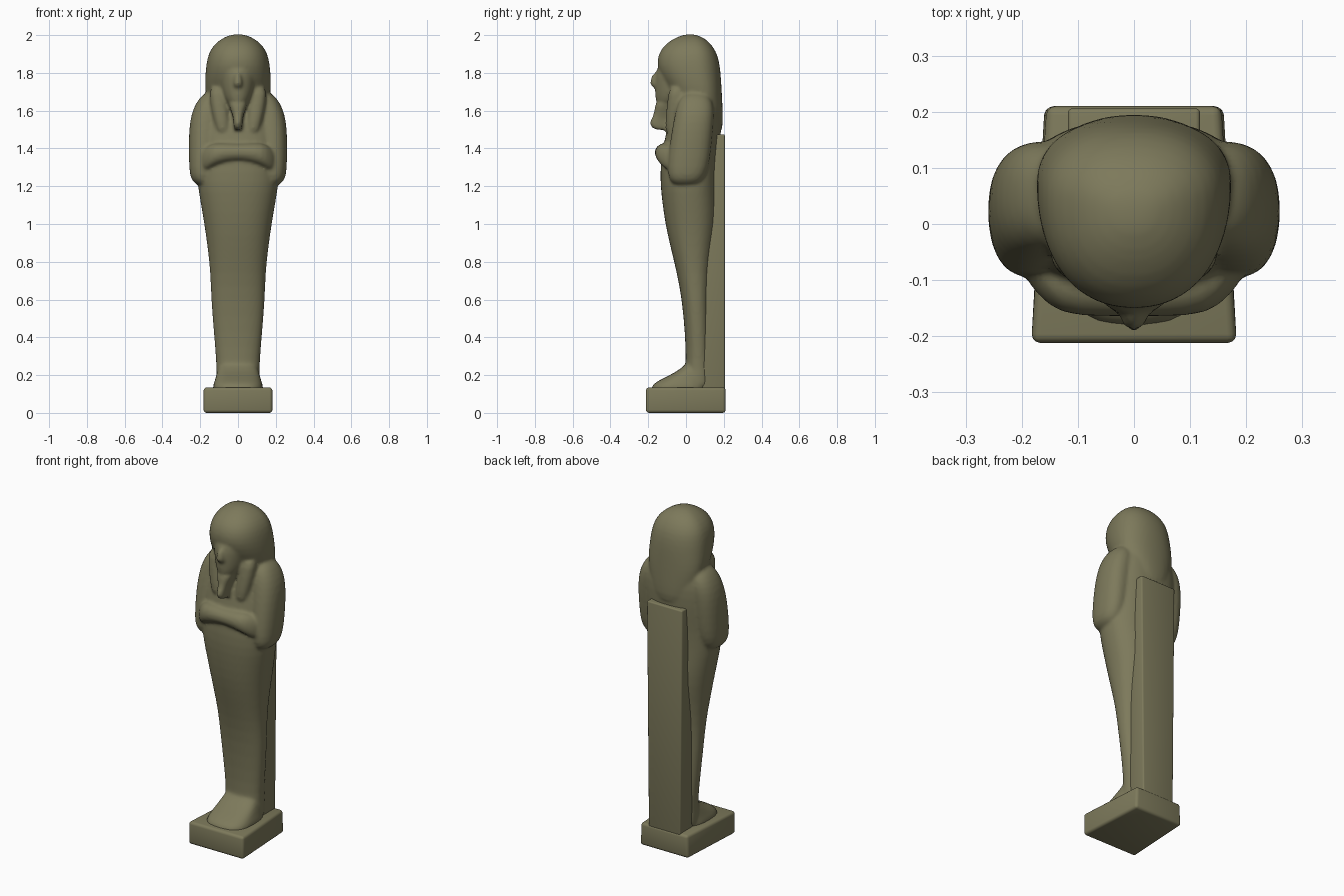
import bpy, bmesh, math
from mathutils import Vector

if "Cube" in bpy.data.objects:
    bpy.data.objects.remove(bpy.data.objects["Cube"])

stone = bpy.data.materials.new("olive stone")
stone.diffuse_color = (0.205, 0.193, 0.105, 1)
stone.use_nodes = True
stone.node_tree.nodes["Principled BSDF"].inputs["Base Color"].default_value = stone.diffuse_color


def finish(name, bm):
    bmesh.ops.recalc_face_normals(bm, faces=bm.faces)
    me = bpy.data.meshes.new(name)
    bm.to_mesh(me)
    bm.free()
    ob = bpy.data.objects.new(name, me)
    bpy.context.collection.objects.link(ob)
    me.materials.append(stone)
    return ob


def skin(name, rings):
    """Closed surface through a list of point rings."""
    bm = bmesh.new()
    vs = [[bm.verts.new(p) for p in r] for r in rings]
    n = len(vs[0])
    for a, b in zip(vs, vs[1:]):
        for i in range(n):
            j = (i + 1) % n
            bm.faces.new((a[i], a[j], b[j], b[i]))
    bm.faces.new(vs[0][::-1])
    bm.faces.new(vs[-1])
    ob = finish(name, bm)
    m = ob.modifiers.new("round", 'SUBSURF')
    m.levels = m.render_levels = 1
    return ob


def loft(name, rows, mid=0.5, e=2.3, n=28, sign=1):
    """Rows: z, centre x, half width, front y, back y."""
    rings = []
    for z, cx, w, f, b in rows:
        ym = f + (b - f) * mid
        ring = []
        for i in range(n):
            t = 2 * math.pi * i / n
            c, s = math.cos(t), math.sin(t)
            x = math.copysign(abs(c) ** (2 / e), c) * w
            y = math.copysign(abs(s) ** (2 / e), s)
            ring.append((sign * (cx + x), ym + y * ((b - ym) if y > 0 else (ym - f)), z))
        rings.append(ring)
    return skin(name, rings)


def box(name, z0, z1, y0, y1, front0, back0, front1, back1, bevel):
    """Tapered block with its own half widths at front and back, bottom and top."""
    bm = bmesh.new()
    v = [[bm.verts.new(p) for p in ((-f, y0, z), (f, y0, z), (b, y1, z), (-b, y1, z))]
         for z, f, b in ((z0, front0, back0), (z1, front1, back1))]
    bm.faces.new(v[0][::-1])
    bm.faces.new(v[1])
    for i in range(4):
        j = (i + 1) % 4
        bm.faces.new((v[0][i], v[0][j], v[1][j], v[1][i]))
    bmesh.ops.bevel(bm, geom=list(bm.edges), offset=bevel, segments=3, profile=0.5,
                    affect='EDGES')
    return finish(name, bm)


parts = []

# wrapped legs and torso
parts.append(loft("body", [
    (0.10, 0, .125, -.02, .15), (0.20, 0, .115, -.01, .14), (0.27, 0, .115, .0, .135),
    (0.42, 0, .128, -.005, .13), (0.60, 0, .143, -.022, .13), (0.74, 0, .146, -.048, .135),
    (0.88, 0, .162, -.083, .15), (1.00, 0, .179, -.11, .17), (1.12, 0, .2, -.127, .17),
    (1.22, 0, .217, -.137, .165), (1.33, 0, .217, -.135, .17), (1.42, 0, .215, -.118, .18),
    (1.54, 0, .21, -.095, .19), (1.63, 0, .195, -.07, .185), (1.69, 0, .15, -.04, .17)]))

# feet, sloping forward onto the base
parts.append(loft("feet", [
    (0.09, 0, .135, -.19, .12), (0.14, 0, .135, -.185, .12), (0.165, 0, .125, -.16, .12),
    (0.20, 0, .115, -.085, .12), (0.24, 0, .105, -.015, .12), (0.28, 0, .08, .01, .10)], e=2.8))

# upper arms with bent elbows
for sign, side in ((1, "left"), (-1, "right")):
    parts.append(loft(side + "_upper_arm", [
        (1.20, .17, .04, -.06, .06), (1.232, .185, .066, -.09, .09), (1.29, .185, .074, -.10, .12),
        (1.40, .18, .082, -.09, .135), (1.50, .175, .085, -.075, .145), (1.58, .165, .084, -.06, .15),
        (1.64, .15, .074, -.045, .145), (1.685, .135, .055, -.02, .12), (1.70, .12, .03, .02, .09)],
        n=20, sign=sign))

# folded forearms and hands, a band across the chest
band = []
for x, y, z, ry, rz in ((-.20, -.06, 1.33, .03, .05), (-.17, -.085, 1.345, .045, .065),
                        (-.13, -.112, 1.37, .052, .06), (-.06, -.115, 1.378, .05, .05),
                        (.0, -.117, 1.38, .05, .045), (.06, -.115, 1.378, .05, .05),
                        (.13, -.112, 1.37, .052, .06), (.17, -.085, 1.345, .045, .065),
                        (.20, -.06, 1.33, .03, .05)):
    band.append([(x, y + ry * math.cos(k * math.pi / 8), z + rz * math.sin(k * math.pi / 8))
                 for k in range(16)])
parts.append(skin("folded_forearms", band))

# long wig and skull
parts.append(loft("wig", [
    (1.46, 0, .115, -.06, .19), (1.54, 0, .14, -.075, .197), (1.62, 0, .16, -.075, .194),
    (1.70, 0, .175, -.09, .19), (1.77, 0, .175, -.135, .186), (1.84, 0, .17, -.157, .18),
    (1.90, 0, .158, -.147, .166), (1.945, 0, .132, -.118, .14), (1.98, 0, .09, -.07, .105),
    (1.998, 0, .05, -.025, .065), (2.004, 0, .02, .0, .04)], mid=0.62, e=2.2))

# wig lappets hanging onto the chest
for sign, side in ((1, "left"), (-1, "right")):
    parts.append(loft(side + "_lappet", [
        (1.46, .075, .035, -.11, .0), (1.54, .085, .045, -.112, .0),
        (1.64, .10, .05, -.10, .0), (1.74, .105, .05, -.09, .0)], n=16, sign=sign))

# face
parts.append(loft("face", [
    (1.62, 0, .05, -.15, .0), (1.655, 0, .075, -.163, .0), (1.70, 0, .09, -.165, .0),
    (1.78, 0, .10, -.165, .0), (1.85, 0, .10, -.155, .0)], mid=0.75, e=2.0, n=24))

# nose
parts.append(loft("nose", [
    (1.715, 0, .02, -.165, -.12), (1.735, 0, .028, -.192, -.12), (1.76, 0, .024, -.192, -.12),
    (1.81, 0, .014, -.172, -.12)], n=12))

# tapering false beard
parts.append(loft("beard", [
    (1.495, 0, .02, -.16, -.06), (1.515, 0, .024, -.192, -.06), (1.545, 0, .024, -.195, -.06),
    (1.57, 0, .028, -.174, -.05), (1.61, 0, .042, -.166, -.04), (1.66, 0, .062, -.162, -.03)],
    n=16, e=2.6))

# fuse the sculpted parts into one softly worn figure
dg = bpy.context.evaluated_depsgraph_get()
bm = bmesh.new()
for ob in parts:
    bm.from_mesh(bpy.data.meshes.new_from_object(ob.evaluated_get(dg)))
for ob in parts:
    bpy.data.objects.remove(ob)
figure = finish("figure", bm)
rm = figure.modifiers.new("fuse", 'REMESH')
rm.mode = 'VOXEL'
rm.voxel_size = 0.009
rm.use_smooth_shade = True
sm = figure.modifiers.new("wear", 'SMOOTH')
sm.factor = 0.5
sm.iterations = 5

# base block and back pillar
base = box("base", 0, 0.135, -.212, .21, .183, .16, .183, .155, .016)
pillar = box("back_pillar", 0.05, 1.475, .085, .206, .105, .105, .118, .118, .008)

for ob in (base, pillar):
    bpy.ops.object.select_all(action='DESELECT')
    ob.select_set(True)
    bpy.context.view_layer.objects.active = ob
    bpy.ops.object.shade_smooth_by_angle(angle=math.radians(35))
